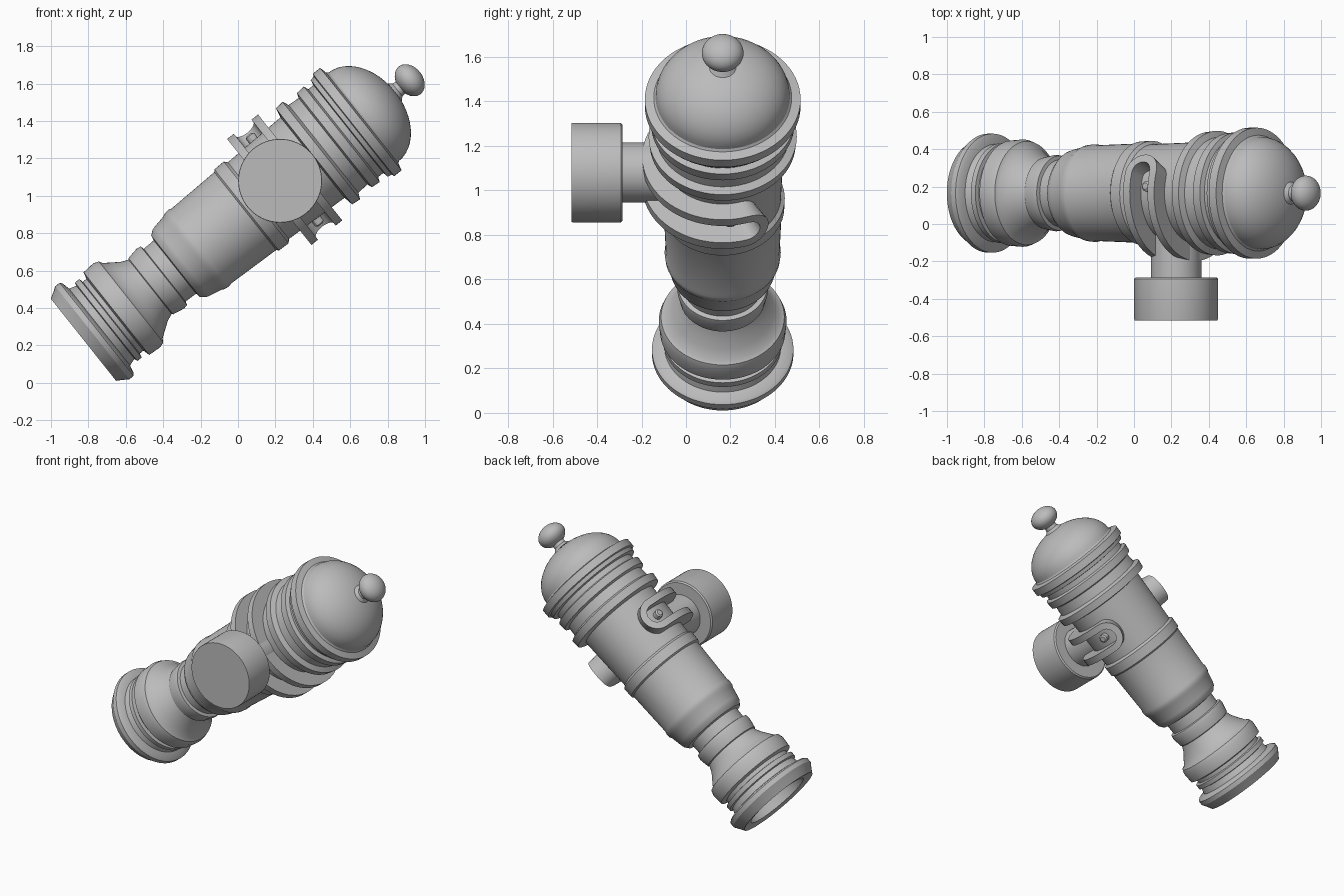
import bpy, bmesh, math
from mathutils import Matrix, Vector

cube = bpy.data.objects.get("Cube")
if cube:
    bpy.data.objects.remove(cube)

metal = bpy.data.materials.new("grey_metal")
metal.use_nodes = True
GREY = (0.5, 0.5, 0.5, 1)
metal.diffuse_color = GREY
metal.node_tree.nodes["Principled BSDF"].inputs["Base Color"].default_value = GREY

# Barrel frame: local z runs from the muzzle to the knob
BARREL = Matrix.Translation((0.915, 0.165, 1.615)) @ Matrix.Rotation(math.radians(51.5), 4, 'Y')


def finish(name, bm, matrix, angle=30):
    bmesh.ops.remove_doubles(bm, verts=bm.verts, dist=1e-5)
    bmesh.ops.recalc_face_normals(bm, faces=bm.faces)
    mesh = bpy.data.meshes.new(name)
    bm.to_mesh(mesh)
    bm.free()
    mesh.materials.append(metal)
    obj = bpy.data.objects.new(name, mesh)
    bpy.context.collection.objects.link(obj)
    obj.matrix_world = matrix
    bpy.ops.object.select_all(action='DESELECT')
    obj.select_set(True)
    bpy.context.view_layer.objects.active = obj
    bpy.ops.object.shade_smooth_by_angle(angle=math.radians(angle))
    return obj


def lathe(name, profile, matrix, steps=72):
    """Turn (height, radius) points around local z."""
    bm = bmesh.new()
    verts = [bm.verts.new((r, 0, s)) for s, r in profile]
    edges = [bm.edges.new(pair) for pair in zip(verts, verts[1:])]
    bmesh.ops.spin(bm, geom=verts + edges, axis=(0, 0, 1), cent=(0, 0, 0),
                   angle=math.tau, steps=steps)
    return finish(name, bm, matrix)


# Barrel with bore, muzzle mouldings, reinforcing rings and domed breech
bore = [(-1.2, 0), (-1.2, 0.13), (-1.8, 0.15), (-2.02, 0.2), (-2.215, 0.215)]
muzzle = [(-2.225, 0.28), (-2.195, 0.298), (-2.165, 0.318), (-2.135, 0.318), (-2.125, 0.305),
          (-2.115, 0.262), (-2.075, 0.25), (-2.07, 0.268), (-2.04, 0.268), (-2.035, 0.245),
          (-2.01, 0.245), (-2.0, 0.282), (-1.93, 0.287), (-1.9, 0.277), (-1.89, 0.258),
          (-1.85, 0.23), (-1.81, 0.202), (-1.77, 0.185)]
chase = [(-1.765, 0.192), (-1.7, 0.204), (-1.675, 0.2), (-1.67, 0.18), (-1.6, 0.182),
         (-1.595, 0.21), (-1.57, 0.23), (-1.55, 0.236), (-1.48, 0.25), (-1.465, 0.258),
         (-1.435, 0.261), (-1.42, 0.256), (-1.12, 0.266)]
body = [(-1.11, 0.277), (-1.045, 0.279), (-1.03, 0.262), (-0.66, 0.275), (-0.65, 0.328),
        (-0.6, 0.333), (-0.585, 0.3), (-0.52, 0.295), (-0.51, 0.322), (-0.46, 0.326),
        (-0.45, 0.3), (-0.415, 0.3), (-0.41, 0.33), (-0.385, 0.335), (-0.38, 0.35),
        (-0.33, 0.35), (-0.32, 0.31)]
dome = [(-0.31 + 0.215 * math.sin(a), 0.302 * math.cos(a))
        for a in [math.radians(7.5 * i) for i in range(12)]]
neck = [(-0.098, 0.06), (-0.08, 0.043), (-0.055, 0.04), (-0.02, 0.05), (-0.02, 0)]
lathe("barrel", bore + muzzle + chase + body + dome + neck, BARREL)

# Slightly flattened knob at the breech
knob = [(0.004 - 0.07 * math.cos(a), 0.094 * math.sin(a))
        for a in [math.pi * i / 20 for i in range(21)]]
lathe("breech_knob", knob, BARREL, 40)

# Side pivot with a wide end cap
PIVOT = Matrix.Translation((0.225, 0.165, 1.08)) @ Matrix.Rotation(math.radians(90), 4, 'X')
lathe("pivot_pin", [(0.1, 0), (0.1, 0.135), (0.46, 0.135), (0.46, 0)], PIVOT)
lathe("pivot_cap", [(0.45, 0), (0.45, 0.215), (0.458, 0.224), (0.672, 0.224),
                    (0.68, 0.222), (0.68, 0)], PIVOT)

# Raised loop wrapped around the pivot side, with rounded ends above and below
MID, HALF, WIDE, R_IN, R_OUT = -0.85, 0.083, 0.045, 0.25, 0.362
reach = math.radians(108) * R_OUT
path = []
for side in (1, -1):
    for i in range(17):                      # rounded end
        a = side * math.pi / 2 - math.pi * i / 16
        out = Vector((math.cos(a) * side, math.sin(a) * side))
        out = Vector((side * abs(out.x), math.cos(math.pi * i / 16) * side))
        path.append((Vector((side * reach, 0)) + out * HALF, out))
    for i in range(1, 40):                   # straight rail
        out = Vector((0, -side))
        path.append((Vector((side * reach * (1 - i / 20), 0)) + out * HALF, out))

bm = bmesh.new()
rings = []
for point, out in path:
    ring = []
    for off, r in ((-1, R_IN), (-1, R_OUT), (1, R_OUT), (1, R_IN)):
        u, v = point + out * off * WIDE / 2
        ring.append(bm.verts.new((r * math.sin(u / R_OUT), -r * math.cos(u / R_OUT), MID + v)))
    rings.append(ring)
for a, b in zip(rings, rings[1:] + rings[:1]):
    for k in range(4):
        bm.faces.new((a[k], a[(k + 1) % 4], b[(k + 1) % 4], b[k]))
finish("pivot_strap", bm, BARREL)

# Small studs inside both ends of the loop
for label, side in (("upper", -1), ("lower", 1)):
    turn = Matrix.Rotation(side * math.radians(97), 4, 'Z') @ Matrix.Rotation(math.radians(90), 4, 'X')
    lathe(label + "_stud", [(0.24, 0), (0.24, 0.028), (0.3, 0.028), (0.308, 0.018), (0.308, 0)],
          BARREL @ Matrix.Translation((0, 0, MID)) @ turn, 12)
